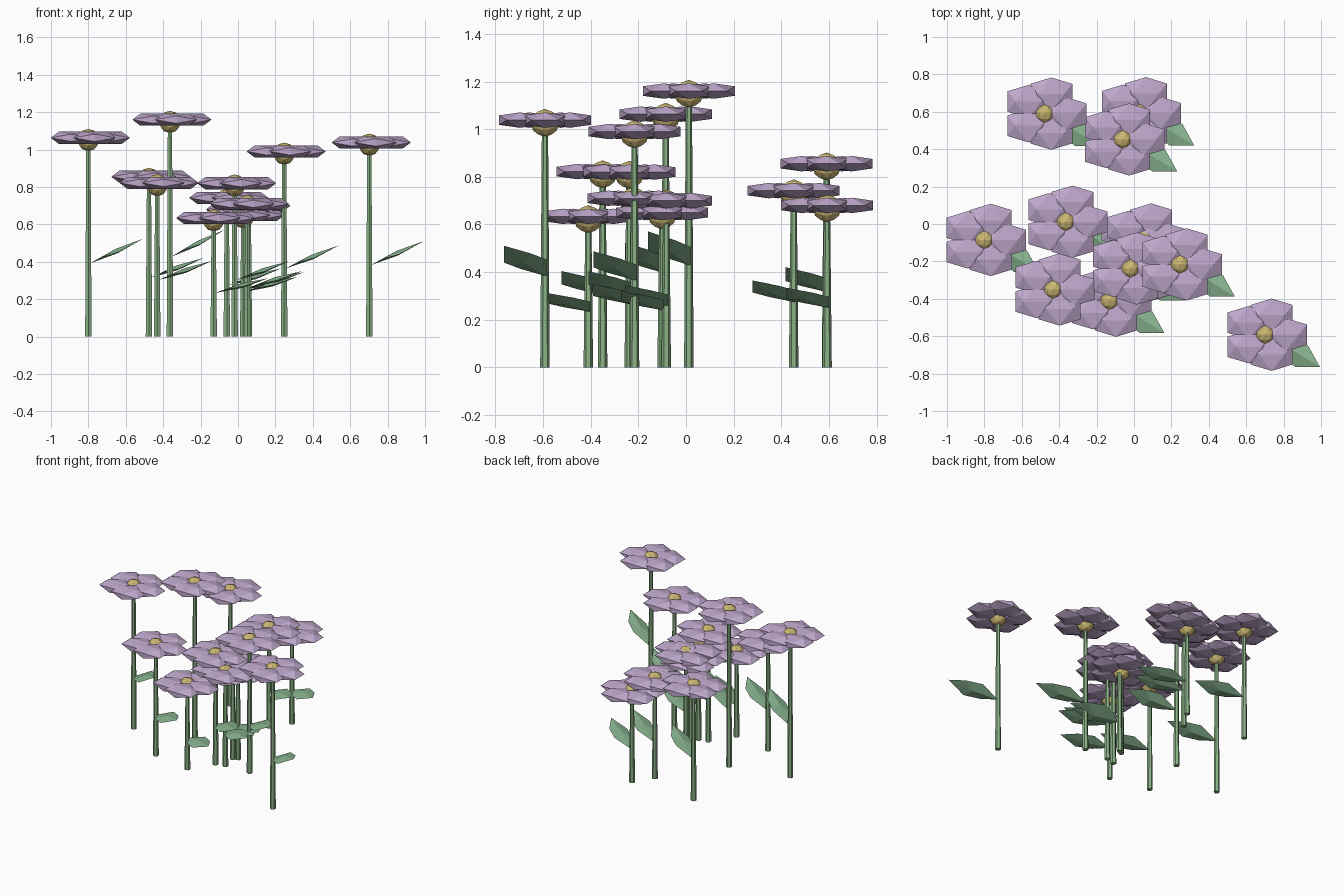
import bpy, bmesh, math
from mathutils import Vector, Matrix

if "Cube" in bpy.data.objects:
    bpy.data.objects.remove(bpy.data.objects["Cube"])

PHI = (1 + 5 ** 0.5) / 2


def material(name, rgb):
    m = bpy.data.materials.new(name)
    m.diffuse_color = (*rgb, 1)
    m.use_nodes = True
    m.node_tree.nodes["Principled BSDF"].inputs["Base Color"].default_value = m.diffuse_color
    return m


MAT = {
    "stem": material("stem_green", (0.26, 0.45, 0.24)),
    "leaf": material("leaf_green", (0.25, 0.46, 0.28)),
    "petals": material("petal_purple", (0.52, 0.39, 0.60)),
    "flower_centre": material("centre_yellow", (0.60, 0.47, 0.17)),
}


def finish(bm, name, part):
    bmesh.ops.recalc_face_normals(bm, faces=bm.faces)
    me = bpy.data.meshes.new(name)
    bm.to_mesh(me)
    bm.free()
    me.materials.append(MAT[part])
    ob = bpy.data.objects.new(name, me)
    bpy.context.collection.objects.link(ob)


def add_gem(bm, centre, radii):
    """Axis-aligned icosahedron stretched to the given radii."""
    k = 1 / math.sqrt(1 + PHI * PHI)
    verts = []
    for a in (-1, 1):
        for b in (-PHI, PHI):
            for p in ((a, 0, b), (0, b, a), (b, a, 0)):
                verts.append(bm.verts.new([centre[i] + p[i] * k * radii[i] for i in range(3)]))
    bmesh.ops.convex_hull(bm, input=verts)


def stem(i, x, y, h):
    bm = bmesh.new()
    top = h - 0.03
    bmesh.ops.create_cone(bm, cap_ends=True, segments=6, radius1=0.02, radius2=0.013,
                          depth=top, matrix=Matrix.Translation((x, y, top / 2)))
    finish(bm, f"stem_{i}", "stem")


def leaf(i, x, y, h):
    # flat six-cornered blade, point-symmetric about its middle; rise follows plant height
    half = [(0.142, -0.09, 0.062), (0.08, 0.022, 0.031), (-0.01, 0.09, 0.006)]
    rim = half + [tuple(-c for c in p) for p in half]
    mid = Vector((x + 0.15, y - 0.082, 0.43 * h))
    bm = bmesh.new()
    ring = [bm.verts.new(mid + Vector((p[0], p[1], p[2] * h))) for p in rim]
    for dz in (0.012, -0.012):
        tip = bm.verts.new(mid + Vector((-dz * 0.4, 0, dz)))
        for j in range(6):
            bm.faces.new((ring[j], ring[(j + 1) % 6], tip))
    finish(bm, f"leaf_{i}", "leaf")


def petals(i, x, y, h):
    bm = bmesh.new()
    for k in range(5):
        a = math.tau * k / 5
        add_gem(bm, (x + 0.11 * math.cos(a), y + 0.11 * math.sin(a), h), (0.132, 0.104, 0.038))
    finish(bm, f"petals_{i}", "petals")


def flower_centre(i, x, y, h):
    bm = bmesh.new()
    add_gem(bm, (0, 0, 0), (1, 1, 1))
    bmesh.ops.subdivide_edges(bm, edges=bm.edges[:], cuts=1, use_grid_fill=True)
    for v in bm.verts:
        v.co = v.co.normalized() * 0.059 + Vector((x, y, h - 0.012))
    finish(bm, f"flower_centre_{i}", "flower_centre")


# x, y and blossom height of every plant
PLANTS = [
    (-0.476, 0.59, 0.855), (0.03, 0.592, 0.68), (-0.06, 0.452, 0.742),
    (-0.364, 0.012, 1.16), (0.058, -0.083, 0.70), (-0.80, -0.085, 1.063),
    (-0.018, -0.238, 0.82), (0.247, -0.216, 0.99), (-0.432, -0.35, 0.822),
    (-0.13, -0.41, 0.634), (0.702, -0.592, 1.038),
    (0.05, -0.22, 0.71), (0.028, -0.10, 0.65),
]
for i, plant in enumerate(PLANTS, 1):
    for build in (stem, leaf, petals, flower_centre):
        build(i, *plant)
